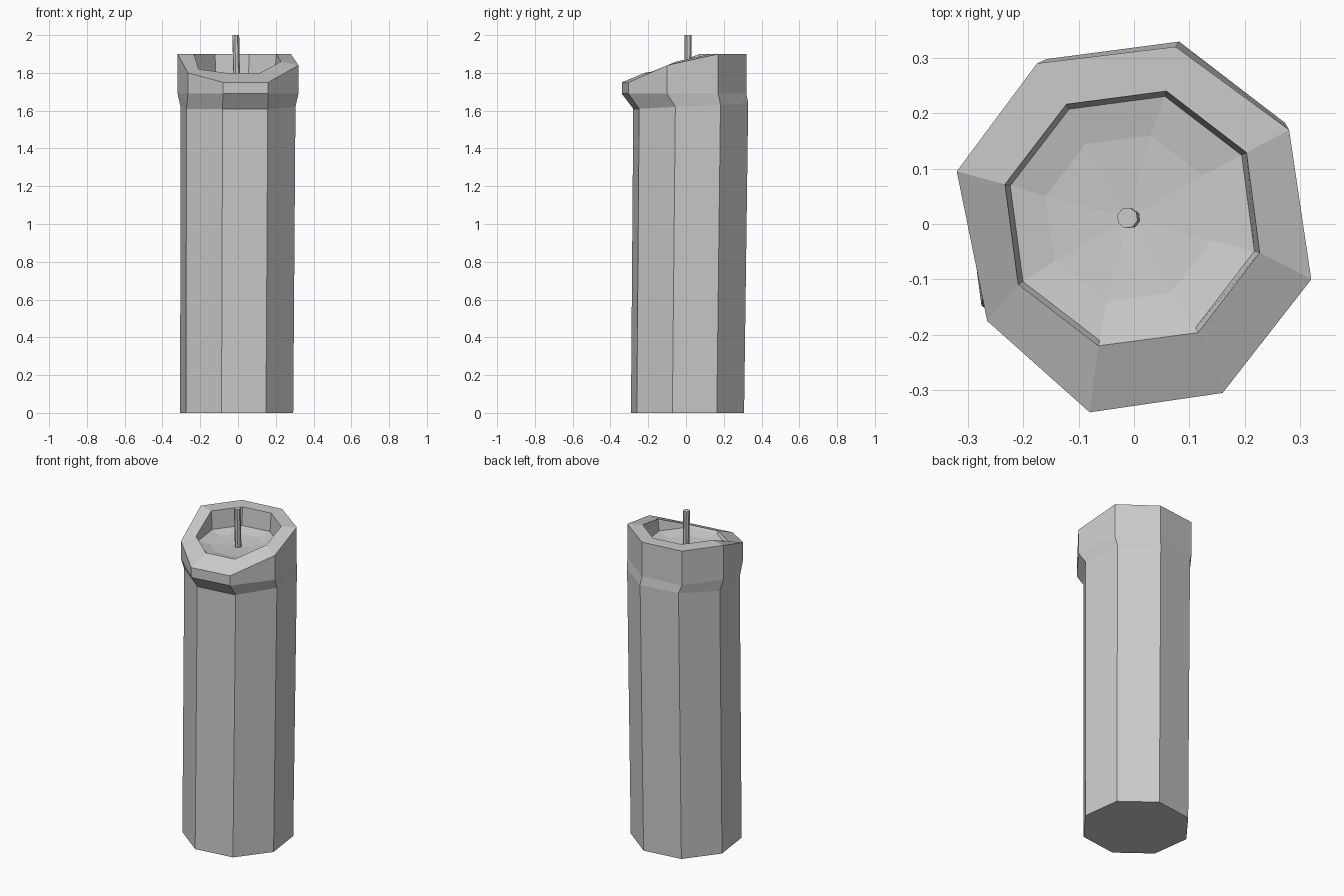
import bpy, bmesh, math

cube = bpy.data.objects.get("Cube")
if cube:
    bpy.data.objects.remove(cube)

SIDES = 8


def material(name, rgb):
    mat = bpy.data.materials.new(name)
    mat.use_nodes = True
    colour = (*rgb, 1)
    mat.diffuse_color = colour
    mat.node_tree.nodes["Principled BSDF"].inputs["Base Color"].default_value = colour
    return mat


def ring(centre, radius, heights, start=75):
    """Octagon of points, clockwise from the back; heights may vary per corner."""
    if not isinstance(heights, (list, tuple)):
        heights = [heights] * SIDES
    angles = [math.radians(start - 360 / SIDES * i) for i in range(SIDES)]
    return [(centre[0] + radius * math.cos(a), centre[1] + radius * math.sin(a), z)
            for a, z in zip(angles, heights)]


def loft(name, rings, mat, tip=None):
    """Skin successive rings, cap the bottom, close the top with a fan or a cap."""
    bm = bmesh.new()
    loops = [[bm.verts.new(p) for p in r] for r in rings]
    for low, high in zip(loops, loops[1:]):
        for i in range(SIDES):
            j = (i + 1) % SIDES
            bm.faces.new((low[i], high[i], high[j], low[j]))
    bm.faces.new(loops[0])
    if tip:
        centre = bm.verts.new(tip)
        for i in range(SIDES):
            bm.faces.new((loops[-1][i], centre, loops[-1][(i + 1) % SIDES]))
    else:
        bm.faces.new(loops[-1][::-1])
    bmesh.ops.recalc_face_normals(bm, faces=bm.faces)
    mesh = bpy.data.meshes.new(name)
    bm.to_mesh(mesh)
    bm.free()
    mesh.materials.append(mat)
    obj = bpy.data.objects.new(name, mesh)
    bpy.context.collection.objects.link(obj)
    return obj


wax = material("pale grey wax", (0.6, 0.6, 0.6))

# Slightly uneven collar, dipping at the front
collar = [(0.075, 0.32), (0.28, 0.17), (0.32, -0.10), (0.16, -0.305),
          (-0.08, -0.34), (-0.265, -0.175), (-0.32, 0.095), (-0.175, 0.29)]
rim_outer = [1.9, 1.9, 1.84, 1.75, 1.75, 1.8, 1.9, 1.9]
rim_inner = [1.9, 1.9, 1.86, 1.8, 1.8, 1.82, 1.9, 1.9]
shoulder = [1.64, 1.63, 1.62, 1.61, 1.61, 1.61, 1.62, 1.64]

# Leaning body, flared collar, rim and hollow melt pool
loft("candle_body", [
    ring((-0.007, 0.008), 0.31, 0),
    ring((0, 0.025), 0.315, shoulder),
    [(x, y, 1.69) for x, y in collar],
    [(x, y, z) for (x, y), z in zip(collar, rim_outer)],
    ring((-0.003, 0.01), 0.238, rim_inner),
    ring((-0.003, 0.01), 0.228, 1.79),
    ring((-0.01, 0.01), 0.155, 1.775),
], wax, tip=(-0.01, 0.01, 1.765))

# Wick
loft("wick", [
    ring((-0.006, 0.01), 0.018, 1.75),
    ring((-0.012, 0.011), 0.019, 2),
], wax)
